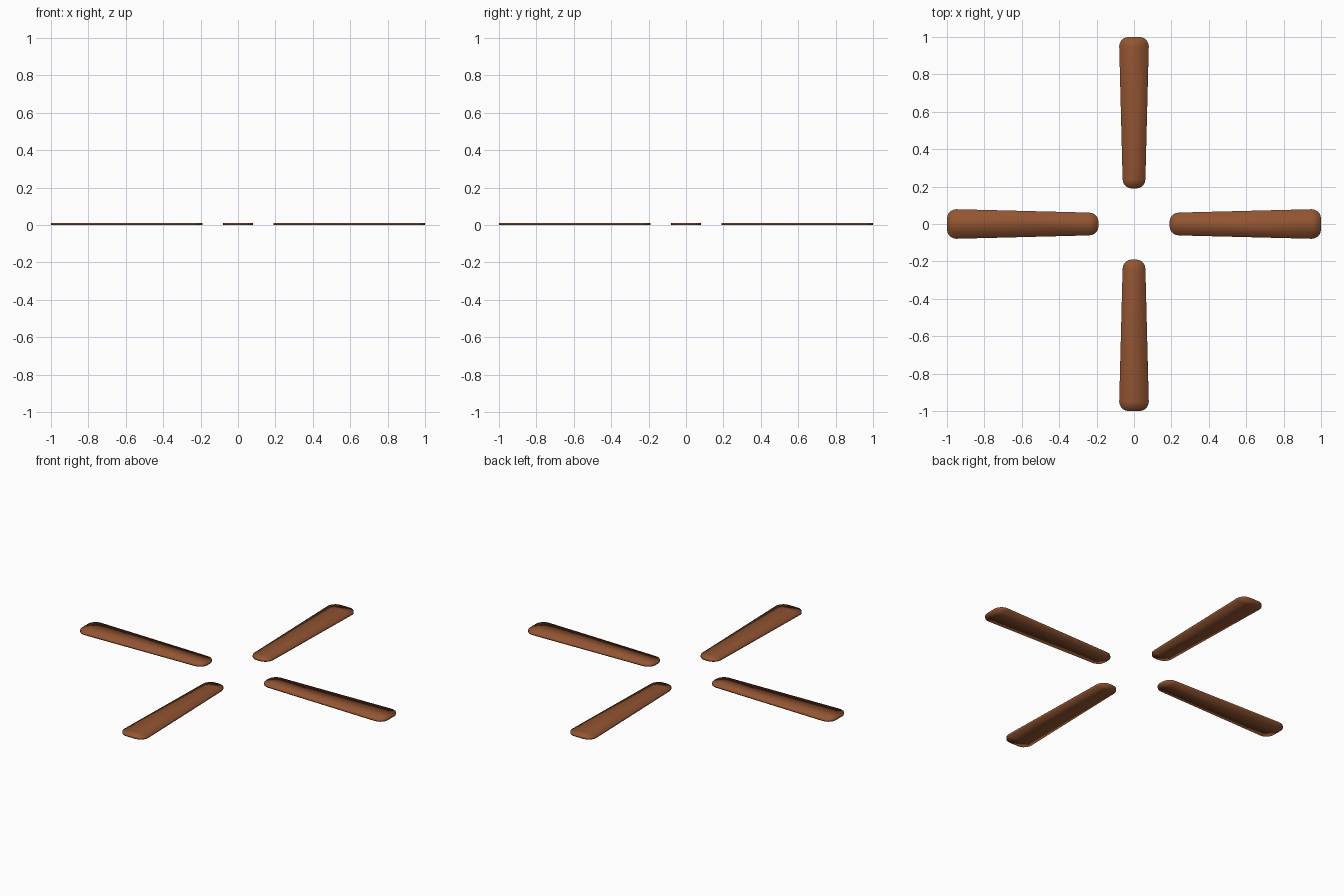
import bpy, bmesh, math
from mathutils import Matrix

if "Cube" in bpy.data.objects:
    bpy.data.objects.remove(bpy.data.objects["Cube"])

wood = bpy.data.materials.new("warm brown wood")
wood.diffuse_color = (0.29, 0.09, 0.032, 1)
wood.use_nodes = True
wood.node_tree.nodes["Principled BSDF"].inputs["Base Color"].default_value = wood.diffuse_color

R0, R1 = 0.19, 1.0        # inner and outer reach
W0, W1 = 0.061, 0.079     # half widths at root and tip
CR, T = 0.05, 0.012       # corner radius, thickness


def stations():
    """Position along the blade and half width, with rounded corners."""
    angles = [math.radians(a) for a in (0, 18, 36, 54, 72, 90)]
    root = [(R0 + CR * (1 - math.cos(a)), W0 - CR * (1 - math.sin(a))) for a in angles]
    tip = [(R1 - CR * (1 - math.cos(a)), W1 - CR * (1 - math.sin(a))) for a in reversed(angles)]
    return root + tip


def blade(name, angle):
    bm = bmesh.new()
    rings = [[bm.verts.new(p) for p in ((x, -w, 0), (x, w, 0), (x, w, T), (x, -w, T))]
             for x, w in stations()]
    for a, b in zip(rings, rings[1:]):
        for i in range(4):
            j = (i + 1) % 4
            bm.faces.new((a[i], a[j], b[j], b[i]))
    bm.faces.new(rings[0])
    bm.faces.new(rings[-1])
    bmesh.ops.recalc_face_normals(bm, faces=bm.faces)
    for f in bm.faces:
        f.smooth = True
    bm.transform(Matrix.Rotation(angle, 4, 'Z'))
    me = bpy.data.meshes.new(name)
    bm.to_mesh(me)
    bm.free()
    me.materials.append(wood)
    bpy.context.collection.objects.link(bpy.data.objects.new(name, me))


# Four blades around the empty hub
for k, side in enumerate(("right", "back", "left", "front")):
    blade("fan_blade_" + side, k * math.pi / 2)
